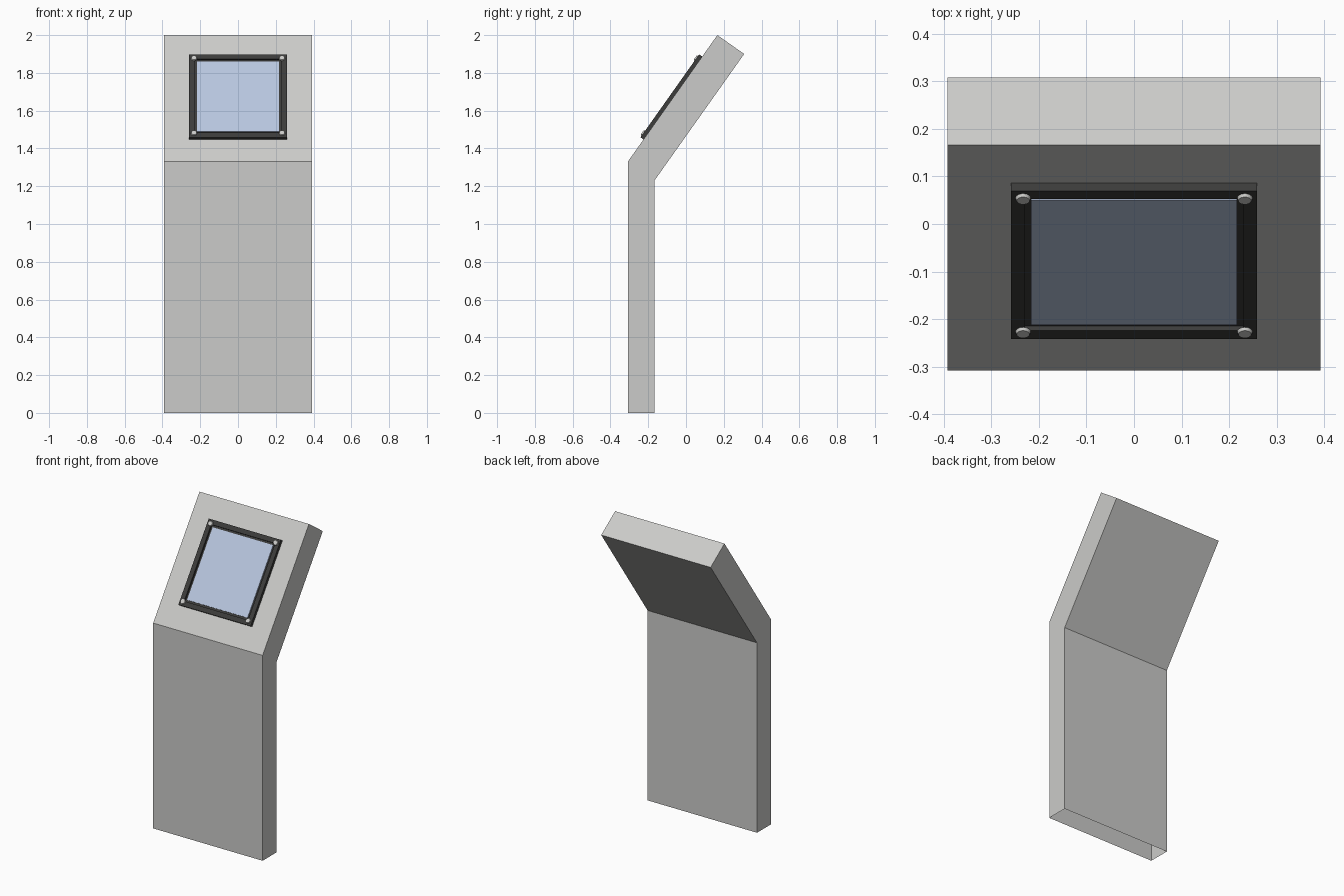
import bpy, bmesh, math
from mathutils import Matrix, Vector

if "Cube" in bpy.data.objects:
    bpy.data.objects.remove(bpy.data.objects["Cube"])


def material(name, rgb):
    m = bpy.data.materials.new(name)
    m.diffuse_color = (*rgb, 1)
    m.use_nodes = True
    m.node_tree.nodes["Principled BSDF"].inputs["Base Color"].default_value = m.diffuse_color
    return m


BODY = material("body grey", (0.6, 0.6, 0.585))
BLACK = material("frame black", (0.045, 0.045, 0.043))
GLASS = material("screen blue", (0.48, 0.565, 0.74))
METAL = material("screw grey", (0.6, 0.6, 0.58))


def finish(name, bm, mat, matrix=None):
    bmesh.ops.recalc_face_normals(bm, faces=bm.faces)
    me = bpy.data.meshes.new(name)
    bm.to_mesh(me)
    bm.free()
    me.materials.append(mat)
    ob = bpy.data.objects.new(name, me)
    if matrix:
        ob.matrix_world = matrix
    bpy.context.collection.objects.link(ob)
    return ob


def box(bm, size, centre):
    return bmesh.ops.create_cube(
        bm, size=1, matrix=Matrix.Translation(centre) @ Matrix.Diagonal((*size, 1)))


# Bent body: side profile (y, z) swept across x, open underneath
W = 0.392
profile = [(-0.308, 0), (-0.308, 1.33), (0.166, 2.0),
           (0.308, 1.90), (-0.167, 1.23), (-0.167, 0)]
bm = bmesh.new()
side = bm.faces.new([bm.verts.new((-W, y, z)) for y, z in profile])
ext = bmesh.ops.extrude_face_region(bm, geom=[side], use_keep_orig=True)
bmesh.ops.translate(bm, vec=(2 * W, 0, 0),
                    verts=[v for v in ext["geom"] if isinstance(v, bmesh.types.BMVert)])
bmesh.ops.recalc_face_normals(bm, faces=bm.faces)
bmesh.ops.delete(bm, geom=[f for f in bm.faces if f.calc_center_median().z < 0.001],
                 context='FACES_ONLY')
finish("kiosk_body", bm, BODY)

# Local frame of the sloped panel: x across, y up the slope, z outward
origin = Vector((0, *profile[1]))
up = (Vector((0, *profile[2])) - origin).normalized()
right = Vector((1, 0, 0))
panel = Matrix((right, up, right.cross(up))).transposed().to_4x4()
panel.translation = origin

# Screen frame with recessed pocket
FW, FL, FC, T = 0.517, 0.538, 0.413, 0.02
bm = bmesh.new()
box(bm, (FW, FL, T), (0, FC, T / 2))
bm.normal_update()
front = max(bm.faces, key=lambda f: f.calc_center_median().z)
bmesh.ops.inset_individual(bm, faces=[front], thickness=0.042)
ext = bmesh.ops.extrude_face_region(bm, geom=[front])
bmesh.ops.translate(bm, vec=(0, 0, -0.012),
                    verts=[v for v in ext["geom"] if isinstance(v, bmesh.types.BMVert)])
bmesh.ops.delete(bm, geom=[f for f in [front] if f.is_valid], context='FACES_ONLY')
finish("screen_frame", bm, BLACK, panel)

# Screen plate inside the pocket
bm = bmesh.new()
box(bm, (FW - 0.084, FL - 0.084, 0.006), (0, FC, 0.011))
finish("screen", bm, GLASS, panel)

# Corner screws with slightly tapered heads
bm = bmesh.new()
for sx in (-1, 1):
    for sy in (-1, 1):
        bmesh.ops.create_cone(
            bm, cap_ends=True, segments=24, radius1=0.016, radius2=0.0135, depth=0.007,
            matrix=Matrix.Translation((sx * 0.233, FC + sy * 0.243, T + 0.0035)))
finish("corner_screws", bm, METAL, panel)
